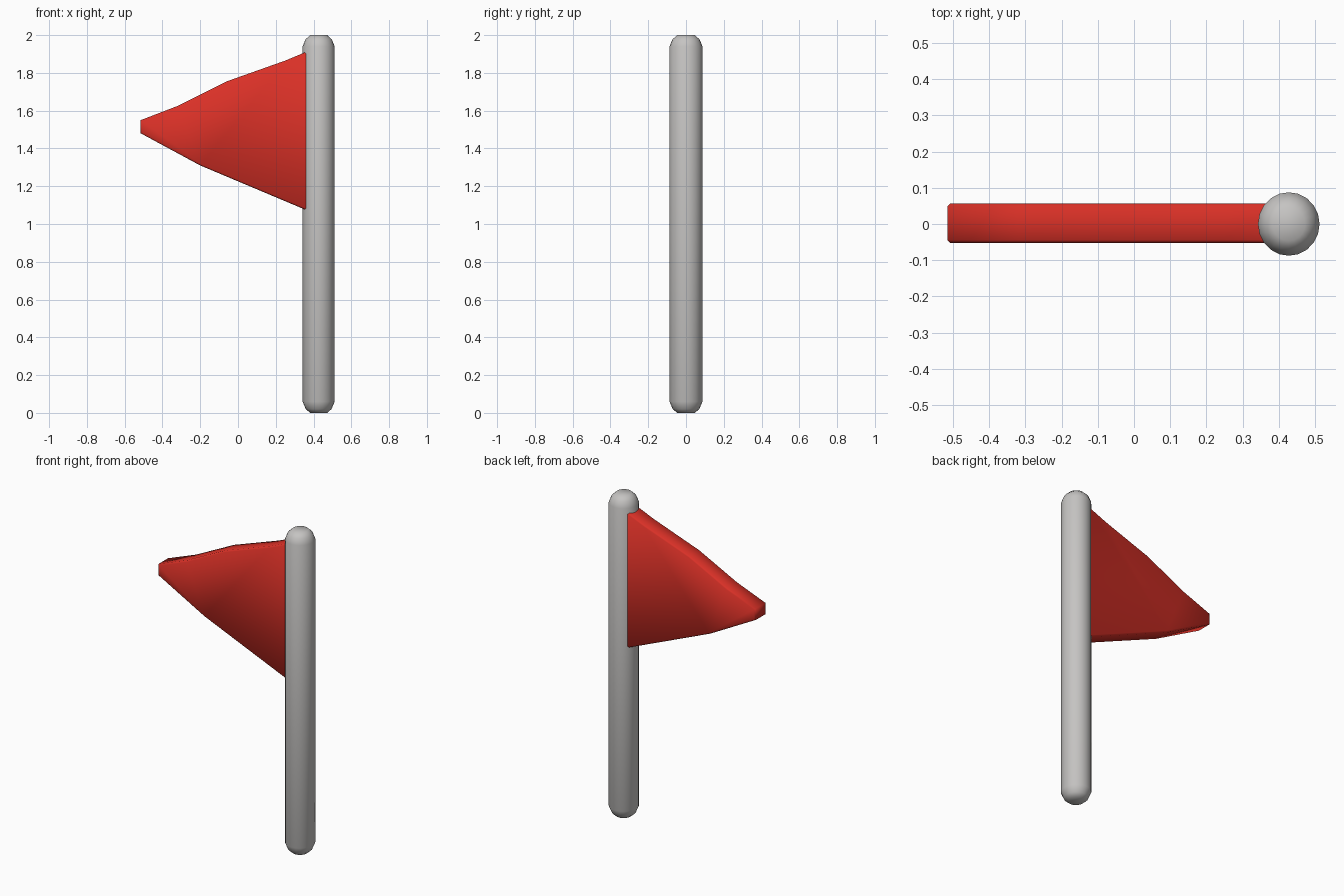
import bpy, bmesh, math

if "Cube" in bpy.data.objects:
    bpy.data.objects.remove(bpy.data.objects["Cube"])


def material(name, rgb):
    m = bpy.data.materials.new(name)
    m.diffuse_color = (*rgb, 1)
    m.use_nodes = True
    m.node_tree.nodes["Principled BSDF"].inputs["Base Color"].default_value = m.diffuse_color
    return m


def finish(name, bm, mat, angle):
    bmesh.ops.recalc_face_normals(bm, faces=bm.faces)
    me = bpy.data.meshes.new(name)
    bm.to_mesh(me)
    bm.free()
    me.materials.append(mat)
    ob = bpy.data.objects.new(name, me)
    bpy.context.collection.objects.link(ob)
    bpy.ops.object.select_all(action='DESELECT')
    ob.select_set(True)
    bpy.context.view_layer.objects.active = ob
    bpy.ops.object.shade_smooth_by_angle(angle=math.radians(angle))
    return ob


grey = material("light_grey", (0.56, 0.55, 0.54))
red = material("flag_red", (0.70, 0.03, 0.02))

# Pole: lathed profile with rounded ends
PX, SIDES = 0.427, 20
profile = [(0.045, 0.0), (0.068, 0.02), (0.085, 0.06),
           (0.085, 1.94), (0.070, 1.977), (0.045, 2.0)]
bm = bmesh.new()
rings = []
for r, z in profile:
    rings.append([bm.verts.new((PX + r * math.cos(2 * math.pi * i / SIDES),
                                1.03 * r * math.sin(2 * math.pi * i / SIDES), z))
                  for i in range(SIDES)])
for a, b in zip(rings, rings[1:]):
    for i in range(SIDES):
        j = (i + 1) % SIDES
        bm.faces.new((a[i], a[j], b[j], b[i]))
bm.faces.new(rings[0])
bm.faces.new(rings[-1])
finish("pole", bm, grey, 60)

# Pennant: extruded outline, slightly bowed along both long edges
outline = [(0.37, 1.07), (-0.20, 1.31), (-0.515, 1.48), (-0.515, 1.55),
           (-0.32, 1.625), (-0.06, 1.755), (0.25, 1.865), (0.37, 1.915)]
bm = bmesh.new()
front = bm.faces.new([bm.verts.new((x, -0.052, z)) for x, z in outline])
ext = bmesh.ops.extrude_face_region(bm, geom=[front], use_keep_orig=True)
for v in ext["geom"]:
    if isinstance(v, bmesh.types.BMVert):
        v.co.y = 0.056
rim = [e for e in bm.edges if abs(e.verts[0].co.y - e.verts[1].co.y) < 0.01
       and not all(v.co.x > 0.36 for v in e.verts)]
bmesh.ops.bevel(bm, geom=rim, offset=0.008, segments=1, affect='EDGES')
finish("pennant", bm, red, 50)
